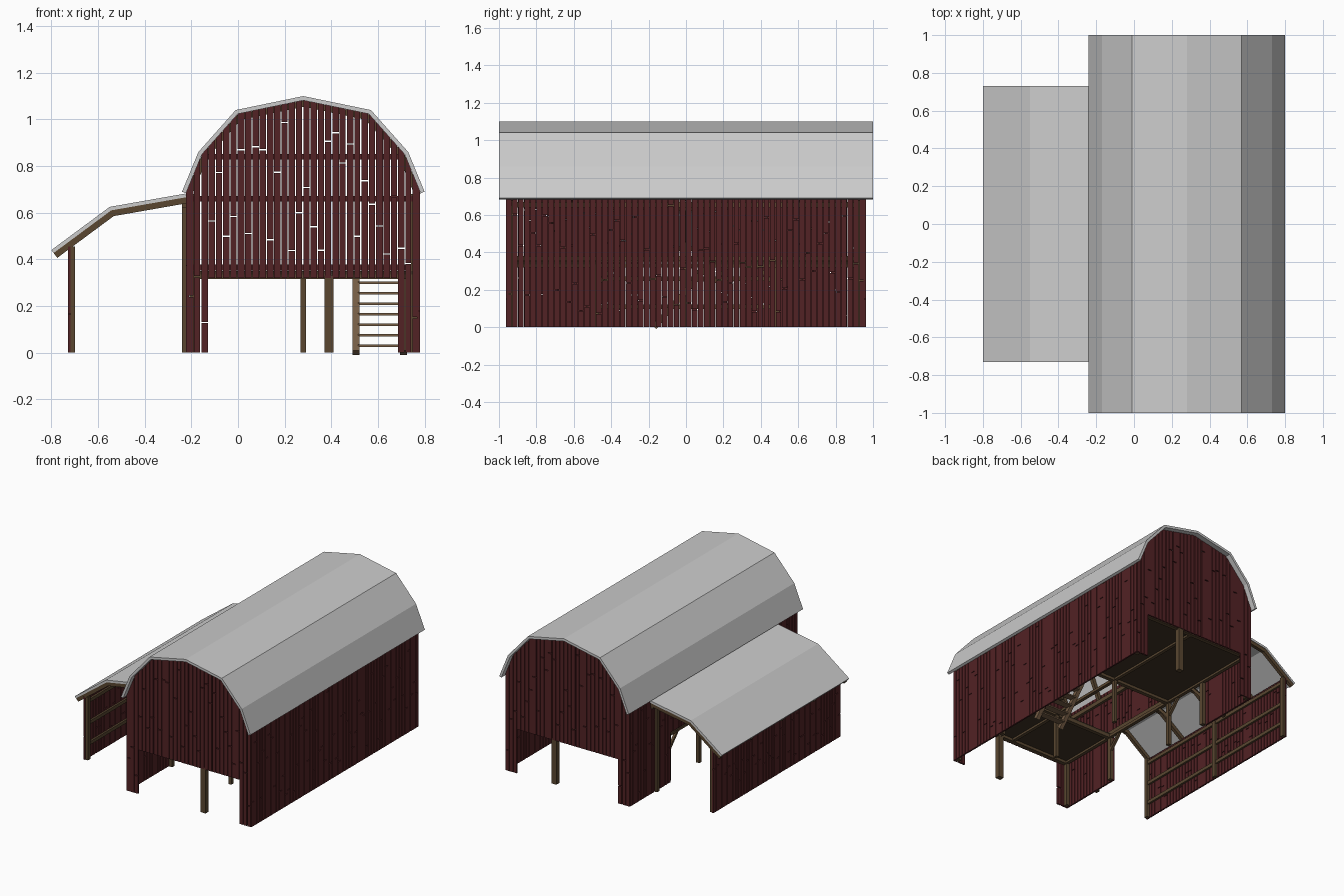
import bpy, bmesh, random
from math import sqrt
from mathutils import Vector

if "Cube" in bpy.data.objects:
    bpy.data.objects.remove(bpy.data.objects["Cube"])

random.seed(4)


def material(name, rgb):
    m = bpy.data.materials.new(name)
    m.diffuse_color = (*rgb, 1)
    m.use_nodes = True
    m.node_tree.nodes["Principled BSDF"].inputs["Base Color"].default_value = m.diffuse_color
    return m


RED = material("red_boards", (0.085, 0.016, 0.018))
WOOD = material("brown_timber", (0.10, 0.062, 0.03))
DARK = material("floor_planks", (0.05, 0.034, 0.018))
STEP = material("step_wood", (0.18, 0.11, 0.06))


def finish(bm, name, mat=None):
    bmesh.ops.recalc_face_normals(bm, faces=bm.faces)
    me = bpy.data.meshes.new(name)
    bm.to_mesh(me)
    bm.free()
    ob = bpy.data.objects.new(name, me)
    bpy.context.collection.objects.link(ob)
    if mat:
        me.materials.append(mat)


def prism(bm, pts, y0, y1):
    """Extrude an (x, z) outline along y."""
    a = [bm.verts.new((x, y0, z)) for x, z in pts]
    b = [bm.verts.new((x, y1, z)) for x, z in pts]
    bm.faces.new(a)
    bm.faces.new(b[::-1])
    for i in range(len(a)):
        j = (i + 1) % len(a)
        bm.faces.new((a[i], b[i], b[j], a[j]))


def box(bm, x0, x1, y0, y1, z0, z1):
    prism(bm, [(x0, z0), (x1, z0), (x1, z1), (x0, z1)], y0, y1)


def brace(bm, p, q, w):
    """Square timber between two points."""
    p, q = Vector(p), Vector(q)
    rot = (q - p).to_track_quat('Z', 'Y')
    ends = [[bm.verts.new(c + rot @ Vector((sx * w / 2, sy * w / 2, 0)))
             for sx, sy in ((-1, -1), (1, -1), (1, 1), (-1, 1))] for c in (p, q)]
    a, b = ends
    bm.faces.new(a)
    bm.faces.new(b[::-1])
    for i in range(4):
        bm.faces.new((a[i], b[i], b[(i + 1) % 4], a[(i + 1) % 4]))


def offset(pts, d):
    """Mitred offset of an open profile, towards the underside."""
    out = []
    for i, p in enumerate(pts):
        segs = [(Vector(pts[k + 1]) - Vector(pts[k])).normalized()
                for k in (i - 1, i) if 0 <= k < len(pts) - 1]
        ns = [Vector((s.y, -s.x)) for s in segs]
        n = sum(ns, Vector((0, 0))).normalized()
        out.append(tuple(Vector(p) + n * d / n.dot(ns[0])))
    return out


def height(pts, x):
    for (xa, za), (xb, zb) in zip(pts, pts[1:]):
        if xa <= x <= xb:
            return za + (zb - za) * (x - xa) / (xb - xa)
    return pts[0][1] if x < pts[0][0] else pts[-1][1]


def band(bm, pts, d0, d1, y0, y1):
    prism(bm, offset(pts, d0) + offset(pts, d1)[::-1], y0, y1)


# Roofs
barn = [(-.24, .69), (-.17, .86), (-.01, 1.04), (.28, 1.10),
        (.57, 1.04), (.73, .86), (.80, .69)]
lean = [(-.80, .44), (-.55, .625), (-.225, .682)]
bm = bmesh.new()
band(bm, barn, 0, .018, -1, 1)
finish(bm, "barn_roof")
bm = bmesh.new()
band(bm, lean, 0, .016, -.73, .73)
finish(bm, "lean_to_roof")

# Rafters under both roofs
bm = bmesh.new()
for i in range(7):
    y = -.92 + i * 1.84 / 6
    band(bm, barn, .019, .045, y - .012, y + .012)
finish(bm, "barn_rafters", WOOD)
bm = bmesh.new()
for y in (-.715, -.36, 0, .36, .715):
    band(bm, lean, .016, .042, y - .012, y + .012)
finish(bm, "lean_to_rafters", WOOD)

# Gable boards: split planks following the roof line, same layout front and back
under = offset(barn, .012)
N = 32
pitch = 1.0 / N
cols = []
for i in range(N):
    xa = -.22 + i * pitch
    xb = xa + pitch - random.choice((.003, .004, .006))
    z0 = 0 if xb < -.125 or xa > .685 else .32
    top = min(height(under, xa), height(under, xb))
    cols.append((xa, xb, z0, random.uniform(z0 + .06, top - .06)))
for s, name in ((-1, "front_gable_boards"), (1, "back_gable_boards")):
    bm = bmesh.new()
    for xa, xb, z0, cut in cols:
        y0, y1 = sorted((s * .95, s * .962))
        box(bm, xa, xb, y0, y1, z0, cut)
        prism(bm, [(xa, cut + .006), (xb, cut + .006),
                   (xb, height(under, xb)), (xa, height(under, xa))], y0, y1)
    finish(bm, name, RED)

# Rails behind the gable boards
bm = bmesh.new()
for s in (-1, 1):
    y0, y1 = sorted((s * .93, s * .95))
    for z, xa, xb in ((.365, -.2, .72), (.66, -.21, .77), (.84, -.15, .71)):
        box(bm, xa, xb, y0, y1, z - .012, z + .012)
finish(bm, "gable_rails", RED)


def side_boards(name, x0, x1, half, bottom, top, n):
    bm = bmesh.new()
    p = 2 * half / n
    for i in range(n):
        ya = -half + i * p
        yb = ya + p - random.choice((.003, .004, .005))
        z0 = bottom((ya + yb) / 2)
        cut = random.uniform(z0 + .06, top - .06)
        box(bm, x0, x1, ya, yb, z0, cut)
        box(bm, x0, x1, ya, yb, cut + .005, top)
    finish(bm, name, RED)


# Long side walls; the left one is open in the middle under the lean-to
side_boards("right_wall_boards", .768, .78, .96, lambda y: 0, .71, 60)
side_boards("left_wall_boards", -.222, -.21, .96,
            lambda y: .36 if abs(y) < .48 else 0, .71, 62)
side_boards("lean_to_wall_boards", -.73, -.718, .73, lambda y: 0, .455, 46)

# Side wall rails and lean-to frame
bm = bmesh.new()
box(bm, .75, .768, -.95, .95, .355, .38)
box(bm, -.21, -.19, -.95, .95, .345, .375)
box(bm, -.21, -.19, -.95, .95, .64, .67)
box(bm, .748, .768, -.95, .95, .64, .67)
finish(bm, "wall_rails", WOOD)
bm = bmesh.new()
for z in (.11, .26, .42):
    box(bm, -.718, -.704, -.72, .72, z - .012, z + .012)
for y in (-.71, 0, .71):
    box(bm, -.718, -.698, y - .014, y + .014, 0, .455)
box(bm, -.24, -.222, -.72, .72, .62, .65)
for y in (-.66, .66):
    box(bm, -.24, -.222, y - .015, y + .015, 0, .65)
finish(bm, "lean_to_frame", WOOD)

# Posts inside the barn
bm = bmesh.new()
for s in (-1, 1):
    for x in (-.195, .755):
        box(bm, x - .013, x + .013, s * .935 - .014, s * .935 + .014, 0, .68)
    box(bm, .37, .41, s * .94 - .018, s * .94 + .018, 0, .33)
for y in (-.48, .13):
    for x in (-.195, .28, .75):
        box(bm, x - .012, x + .012, y - .014, y + .014, 0, .33)
box(bm, -.208, -.182, .47, .5, 0, .35)
for y, d in ((-.48, 1), (.13, -1), (.13, 1), (.48, -1)):
    brace(bm, (-.195, y, .22), (-.195, y + d * .12, .35), .018)
finish(bm, "barn_posts", WOOD)

# Loft floor in two halves with edge beams
bm = bmesh.new()
for y0, y1 in ((-.95, -.47), (.12, .95)):
    box(bm, -.205, .765, y0, y1, .335, .35)
finish(bm, "loft_floor", DARK)
bm = bmesh.new()
for y in (-.935, -.48, .13, .935):
    box(bm, -.205, .765, y - .014, y + .014, .315, .337)
for x in (-.19, .28, .75):
    box(bm, x - .012, x + .012, -.93, .93, .32, .34)
finish(bm, "loft_beams", WOOD)

# Steep steps up to the loft
bm = bmesh.new()
for k in range(7):
    z = .03 + k * .045
    y = -.14 + k * .04
    box(bm, .515, .70, y - .025, y + .025, z - .005, z + .005)
for x in (.505, .71):
    brace(bm, (x, -.17, 0), (x, .12, .33), .03)
finish(bm, "loft_steps", STEP)
